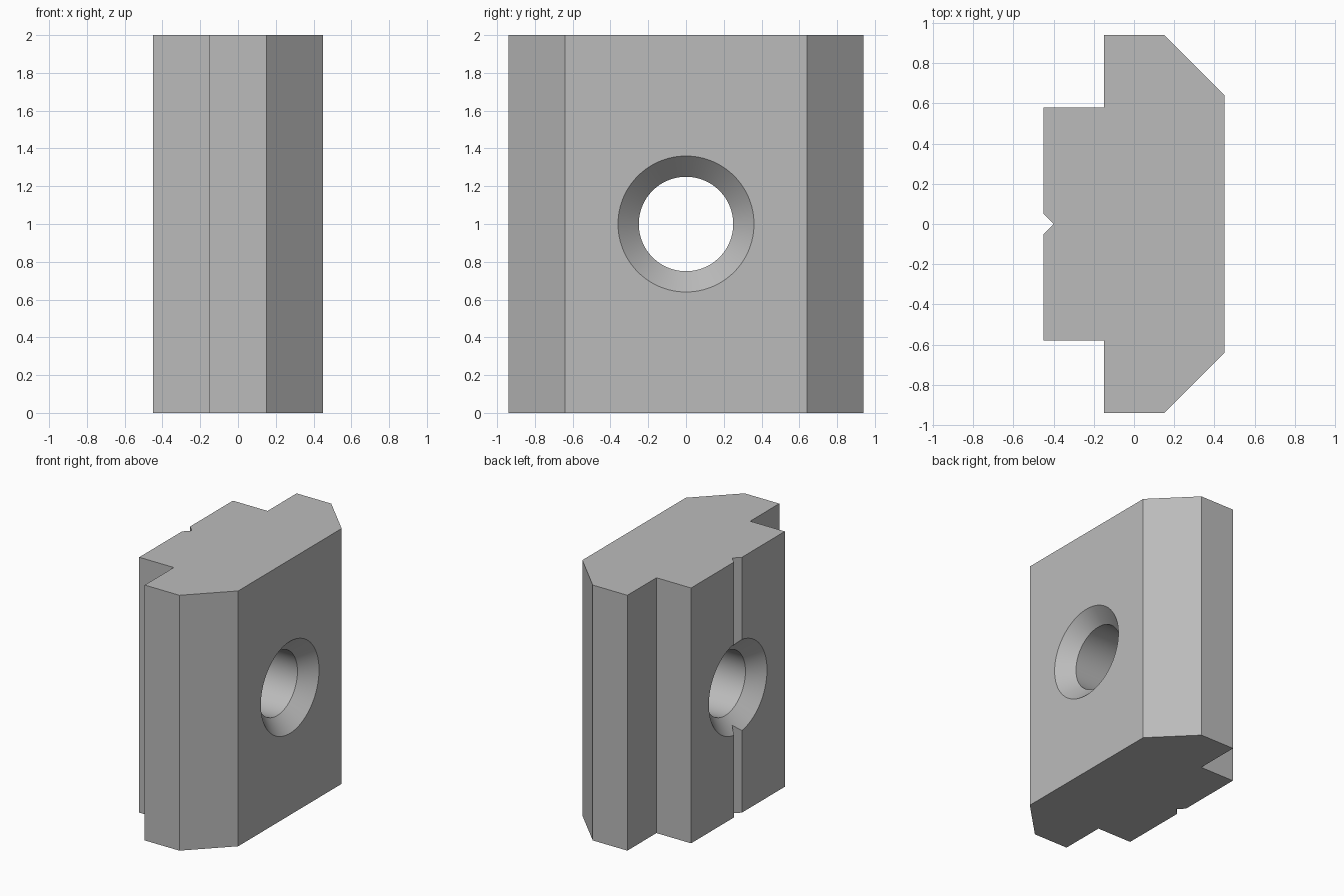
import bpy, bmesh, math

cube = bpy.data.objects.get("Cube")
if cube:
    bpy.data.objects.remove(cube, do_unlink=True)

HEIGHT = 2.0
HALF_X = 0.45
HOLE_R, SINK_R = 0.25, 0.36
SINK_DEPTH = SINK_R - HOLE_R
SEGMENTS = 96

steel = bpy.data.materials.new("plain_grey")
steel.use_nodes = True
grey = (0.50, 0.50, 0.50, 1)
steel.diffuse_color = grey
steel.node_tree.nodes["Principled BSDF"].inputs["Base Color"].default_value = grey


def add_object(name, bm):
    bmesh.ops.recalc_face_normals(bm, faces=bm.faces)
    mesh = bpy.data.meshes.new(name)
    bm.to_mesh(mesh)
    bm.free()
    mesh.materials.append(steel)
    obj = bpy.data.objects.new(name, mesh)
    bpy.context.collection.objects.link(obj)
    return obj


# Slot nut body: mirrored half profile extruded upward, with a V groove in the neck
half = [(-0.45, 0.05), (-0.45, 0.58), (-0.15, 0.58),
        (-0.15, 0.94), (0.15, 0.94), (0.45, 0.64)]
profile = [(-0.40, 0)] + half + [(x, -y) for x, y in reversed(half)]
bm = bmesh.new()
base = bm.faces.new([bm.verts.new((x, y, 0)) for x, y in profile])
top = bmesh.ops.extrude_face_region(bm, geom=[base])["geom"]
bmesh.ops.translate(bm, vec=(0, 0, HEIGHT),
                    verts=[v for v in top if isinstance(v, bmesh.types.BMVert)])
body = add_object("slot_nut_body", bm)

# Bore cutter: lathed along x, flaring at 45 degrees at both ends
OVER = 0.05
end, inner = HALF_X + OVER, HALF_X - SINK_DEPTH
stations = [(-end, SINK_R + OVER), (-inner, HOLE_R), (inner, HOLE_R), (end, SINK_R + OVER)]
bm = bmesh.new()
rings = []
for x, r in stations:
    angles = [2 * math.pi * i / SEGMENTS for i in range(SEGMENTS)]
    rings.append([bm.verts.new((x, r * math.cos(a), HEIGHT / 2 + r * math.sin(a)))
                  for a in angles])
for a, b in zip(rings, rings[1:]):
    for i in range(SEGMENTS):
        j = (i + 1) % SEGMENTS
        bm.faces.new((a[i], a[j], b[j], b[i]))
bm.faces.new(rings[0])
bm.faces.new(rings[-1])
cutter = add_object("bore_cutter", bm)
cutter.hide_render = True

# Cut the bore, then discard the cutter
cut = body.modifiers.new("bore", 'BOOLEAN')
cut.operation = 'DIFFERENCE'
cut.solver = 'EXACT'
cut.object = cutter
bpy.ops.object.select_all(action='DESELECT')
body.select_set(True)
bpy.context.view_layer.objects.active = body
bpy.ops.object.modifier_apply(modifier=cut.name)
bpy.data.objects.remove(cutter, do_unlink=True)

# Smooth bore walls, crisp body edges
bpy.ops.object.shade_smooth_by_angle(angle=math.radians(30))
